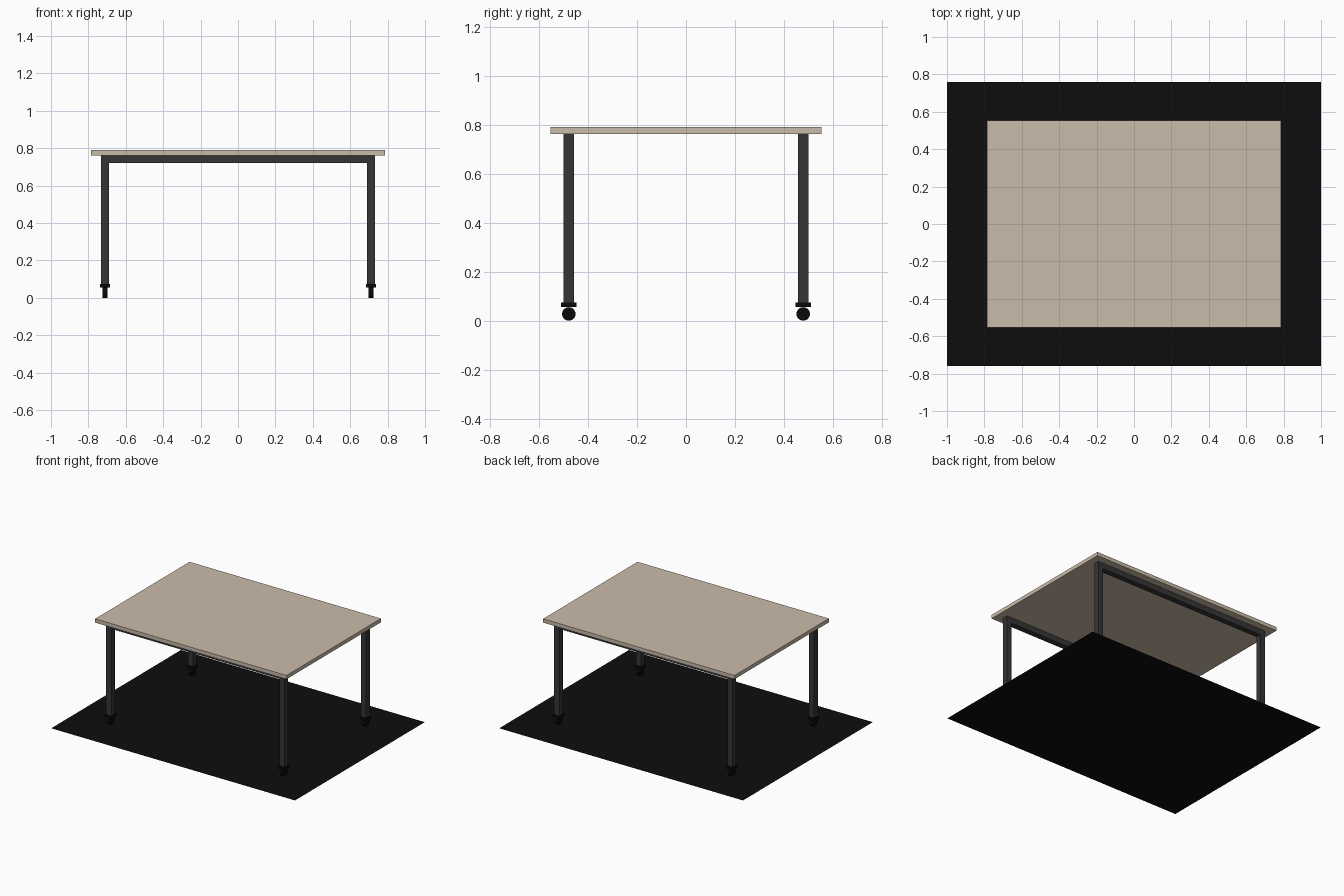
import bpy
from math import pi

default = bpy.data.objects.get("Cube")
if default:
    bpy.data.objects.remove(default, do_unlink=True)


def material(name, r, g, b):
    mat = bpy.data.materials.new(name)
    mat.use_nodes = True
    mat.diffuse_color = (r, g, b, 1)
    bsdf = next(n for n in mat.node_tree.nodes if n.type == "BSDF_PRINCIPLED")
    bsdf.inputs["Base Color"].default_value = (r, g, b, 1)
    return mat


WOOD = material("pale wood", 0.59, 0.50, 0.40)
STEEL = material("dark grey steel", 0.036, 0.036, 0.036)
RUBBER = material("black rubber", 0.003, 0.003, 0.003)
MAT = material("black floor", 0.004, 0.004, 0.004)


def finish(name, mat):
    obj = bpy.context.object
    obj.name = name
    obj.data.materials.append(mat)
    return obj


def box(name, centre, size, mat):
    bpy.ops.mesh.primitive_cube_add(size=1, location=centre)
    obj = finish(name, mat)
    obj.scale = size
    bpy.ops.object.transform_apply(location=False, rotation=False, scale=True)
    return obj


LEG_X, LEG_Y = 0.711, 0.478
TUBE = 0.042
PLATE_Z, LEG_TOP, TOP = 0.075, 0.762, 0.79

# Floor sheet
bpy.ops.mesh.primitive_plane_add(size=2)
floor = finish("floor_sheet", MAT)
floor.scale.y = 0.76
bpy.ops.object.transform_apply(location=False, rotation=False, scale=True)

# Table top
box("table_top", (0, 0, (LEG_TOP + TOP) / 2), (1.57, 1.106, TOP - LEG_TOP), WOOD)

for sy, end in ((-1, "front"), (1, "back")):
    # Long rail between the two legs
    box(f"{end}_rail", (0, sy * LEG_Y, LEG_TOP - TUBE / 2),
        (2 * LEG_X - TUBE, TUBE, TUBE), STEEL)

    for sx, side in ((1, "left"), (-1, "right")):
        x, y = sx * LEG_X, sy * LEG_Y
        # Square leg
        box(f"{end}_{side}_leg", (x, y, (PLATE_Z + LEG_TOP) / 2),
            (TUBE, TUBE, LEG_TOP - PLATE_Z), STEEL)
        # Caster plate and wheel
        box(f"{end}_{side}_caster_plate", (x, y, 0.065), (0.053, 0.064, 0.02), RUBBER)
        bpy.ops.mesh.primitive_cylinder_add(
            vertices=32, radius=0.0275, depth=0.025,
            location=(x, y, 0.0275), rotation=(0, pi / 2, 0))
        finish(f"{end}_{side}_caster_wheel", RUBBER)
        bpy.ops.object.shade_smooth_by_angle()
